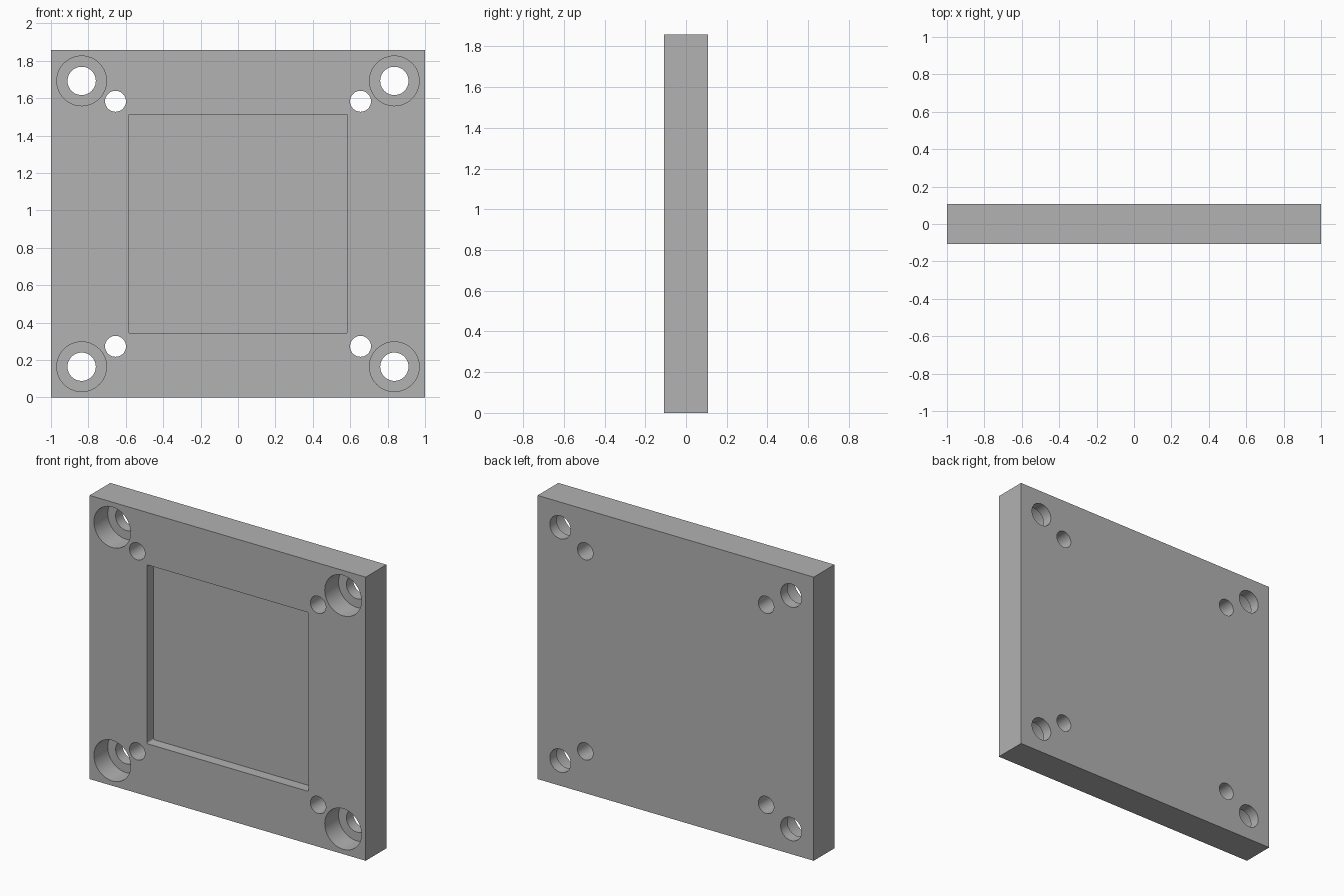
import bpy
import bmesh
from math import radians
from mathutils import Matrix, Vector

WIDTH, DEPTH, HEIGHT = 2.0, 0.214, 1.857
FRONT, BACK, MID = -DEPTH / 2, DEPTH / 2, HEIGHT / 2
OVER = 0.05  # how far cutters reach past the surface

default = bpy.data.objects.get("Cube")
if default:
    bpy.data.objects.remove(default, do_unlink=True)

grey = bpy.data.materials.new("plain grey")
grey.use_nodes = True
colour = (0.445, 0.445, 0.445, 1)
grey.diffuse_color = colour
grey.node_tree.nodes["Principled BSDF"].inputs["Base Color"].default_value = colour


def to_object(bm, name):
    mesh = bpy.data.meshes.new(name)
    bm.to_mesh(mesh)
    bm.free()
    mesh.materials.append(grey)
    obj = bpy.data.objects.new(name, mesh)
    bpy.context.collection.objects.link(obj)
    return obj


def box(name, width, height, y0, y1, corner=0):
    bm = bmesh.new()
    place = Matrix.Translation((0, (y0 + y1) / 2, MID))
    size = Matrix.Diagonal((width, y1 - y0, height, 1))
    bmesh.ops.create_cube(bm, size=1, matrix=place @ size)
    if corner:
        # round only the edges that run front to back
        edges = [e for e in bm.edges
                 if abs((e.verts[0].co - e.verts[1].co).normalized().y) > 0.9]
        bmesh.ops.bevel(bm, geom=edges, offset=corner, segments=4,
                        profile=0.5, affect='EDGES')
    return to_object(bm, name)


def drill(name, x, z, radius, y0, y1):
    bm = bmesh.new()
    place = Matrix.Translation((x, (y0 + y1) / 2, z))
    turn = Matrix.Rotation(radians(90), 4, 'X')
    bmesh.ops.create_cone(bm, cap_ends=True, segments=48, radius1=radius,
                          radius2=radius, depth=y1 - y0, matrix=place @ turn)
    return to_object(bm, name)


# Plate body
plate = box("mounting_plate", WIDTH, HEIGHT, FRONT, BACK)

# Shallow square pocket in the front
cutters = [box("pocket_cutter", 1.171, 1.171, FRONT - OVER, FRONT + 0.07, 0.01)]

# Counterbored bolt holes and small pin holes at each corner
for sx in (-1, 1):
    for sz in (-1, 1):
        bx, bz = sx * 0.836, MID + sz * 0.764
        px, pz = sx * 0.655, MID + sz * 0.655
        cutters += [
            drill("counterbore_cutter", bx, bz, 0.133, FRONT - OVER, FRONT + 0.143),
            drill("bolt_hole_cutter", bx, bz, 0.0757, FRONT - OVER, BACK + OVER),
            drill("pin_hole_cutter", px, pz, 0.056, FRONT - OVER, BACK + OVER),
        ]

# Cut everything out of the plate
for cutter in cutters:
    cutter.hide_render = True
    mod = plate.modifiers.new(cutter.name, 'BOOLEAN')
    mod.operation = 'DIFFERENCE'
    mod.solver = 'EXACT'
    mod.object = cutter

bpy.context.view_layer.update()
depsgraph = bpy.context.evaluated_depsgraph_get()
cut_mesh = bpy.data.meshes.new_from_object(plate.evaluated_get(depsgraph))
plate.modifiers.clear()
plate.data = cut_mesh
for cutter in cutters:
    bpy.data.objects.remove(cutter, do_unlink=True)

# Smooth hole walls, sharp rims
bpy.ops.object.select_all(action='DESELECT')
plate.select_set(True)
bpy.context.view_layer.objects.active = plate
bpy.ops.object.shade_smooth_by_angle(angle=radians(30))
